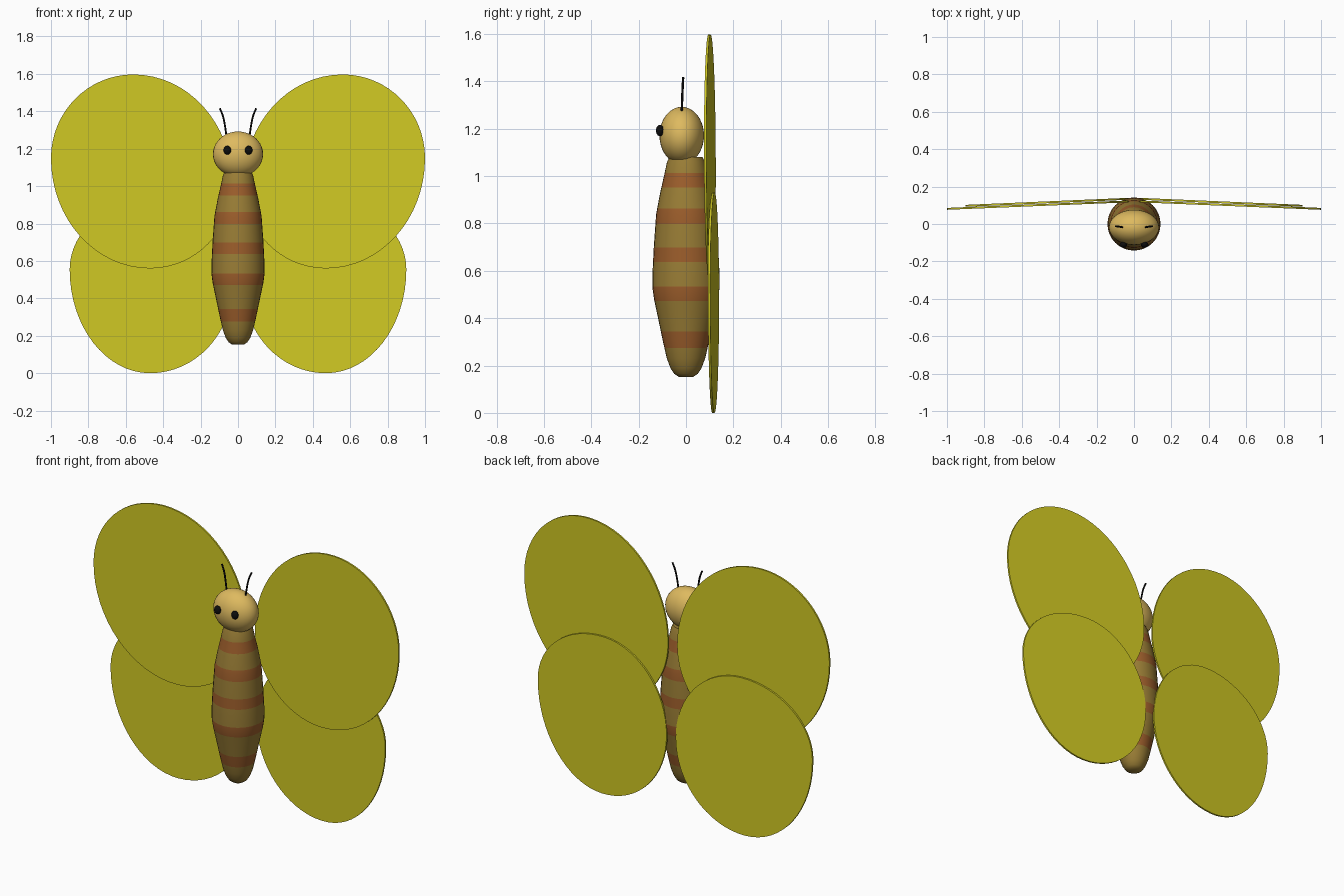
import bpy, bmesh, math
from mathutils import Vector
from mathutils.geometry import interpolate_bezier

if "Cube" in bpy.data.objects:
    bpy.data.objects.remove(bpy.data.objects["Cube"])


def material(name, rgb):
    m = bpy.data.materials.new(name)
    m.diffuse_color = (*rgb, 1)
    m.use_nodes = True
    m.node_tree.nodes["Principled BSDF"].inputs["Base Color"].default_value = m.diffuse_color
    return m


WING = material("wing yellow", (0.64, 0.59, 0.017))
HEAD = material("head tan", (0.73, 0.49, 0.115))
BODY = material("body brown", (0.32, 0.205, 0.036))
STRIPE = material("stripe rust", (0.33, 0.11, 0.024))
BLACK = material("black", (0.004, 0.004, 0.004))


def finish(bm, name, mats, smooth=True):
    bmesh.ops.recalc_face_normals(bm, faces=bm.faces[:])
    mesh = bpy.data.meshes.new(name)
    bm.to_mesh(mesh)
    bm.free()
    for m in mats:
        mesh.materials.append(m)
    ob = bpy.data.objects.new(name, mesh)
    bpy.context.collection.objects.link(ob)
    if smooth:
        bpy.ops.object.select_all(action='DESELECT')
        ob.select_set(True)
        bpy.context.view_layer.objects.active = ob
        bpy.ops.object.shade_smooth_by_angle(angle=math.radians(40))
    return ob


def ellipsoid(name, centre, radii, mat, seg=32, rings=20):
    bm = bmesh.new()
    bmesh.ops.create_uvsphere(bm, u_segments=seg, v_segments=rings, radius=1)
    for v in bm.verts:
        v.co = Vector(centre) + Vector([a * b for a, b in zip(v.co, radii)])
    return finish(bm, name, [mat])


def wing(name, side, right, top, left, bottom, y_root, slope, thick=0.01):
    """Flat plate outlined by four quarter curves through its extreme points."""
    pts = [right, top, left, bottom]
    outline = []
    k = 0.5523
    for i in range(4):
        a, b = Vector(pts[i]), Vector(pts[(i + 1) % 4])
        d = b - a
        if i % 2 == 0:      # starts vertical, ends horizontal
            h1, h2 = a + Vector((0, d.y * k)), b - Vector((d.x * k, 0))
        else:
            h1, h2 = a + Vector((d.x * k, 0)), b - Vector((0, d.y * k))
        outline += interpolate_bezier(a, h1, h2, b, 17)[:-1]
    bm = bmesh.new()
    rings = []
    for off in (-thick / 2, thick / 2):
        rings.append([bm.verts.new((side * p[0], y_root - slope * p[0] + off, p[1]))
                      for p in outline])
        bm.faces.new(rings[-1])
    n = len(outline)
    for i in range(n):
        j = (i + 1) % n
        bm.faces.new((rings[0][i], rings[0][j], rings[1][j], rings[1][i]))
    return finish(bm, name, [WING])


# Body: lathe profile (z, radius), with extra rings at the stripe edges
profile = [(0.152, 0.03), (0.165, 0.05), (0.19, 0.066), (0.23, 0.081),
           (0.30, 0.097), (0.40, 0.118), (0.48, 0.135), (0.53, 0.142),
           (0.60, 0.141), (0.70, 0.136), (0.84, 0.126), (0.93, 0.109),
           (1.00, 0.093), (1.06, 0.080), (1.08, 0.07)]
stripes = [(0.275, 0.343), (0.472, 0.533), (0.638, 0.698), (0.798, 0.862), (0.951, 1.013)]


def radius_at(z):
    for (z0, r0), (z1, r1) in zip(profile, profile[1:]):
        if z0 <= z <= z1:
            return r0 + (r1 - r0) * (z - z0) / (z1 - z0)


levels = sorted({z for z, _ in profile} | {z for s in stripes for z in s})
bm = bmesh.new()
SIDES = 32
rings = []
for z in levels:
    r = radius_at(z)
    rings.append([bm.verts.new((r * math.cos(2 * math.pi * i / SIDES),
                                r * math.sin(2 * math.pi * i / SIDES), z))
                  for i in range(SIDES)])
for lo, hi in zip(rings, rings[1:]):
    for i in range(SIDES):
        j = (i + 1) % SIDES
        f = bm.faces.new((lo[i], lo[j], hi[j], hi[i]))
        zc = f.calc_center_median().z
        f.material_index = int(any(a < zc < b for a, b in stripes))
bm.faces.new(rings[0])
bm.faces.new(rings[-1])
finish(bm, "body", [BODY, STRIPE])

# Head
ellipsoid("head", (0, -0.018, 1.171), (0.134, 0.094, 0.121), HEAD)

for side, label in ((-1, "left"), (1, "right")):
    # Eyes
    ellipsoid(label + "_eye", (side * 0.057, -0.11, 1.192), (0.02, 0.017, 0.024),
              BLACK, 20, 12)

    # Antennae: short curved tubes
    cu = bpy.data.curves.new(label + "_antenna", 'CURVE')
    cu.dimensions = '3D'
    cu.bevel_depth = 0.005
    cu.bevel_resolution = 2
    cu.use_fill_caps = True
    path = [(0.061, -0.018, 1.262), (0.071, -0.016, 1.33),
            (0.081, -0.014, 1.376), (0.097, -0.012, 1.416)]
    sp = cu.splines.new('BEZIER')
    sp.bezier_points.add(len(path) - 1)
    for bp, (x, y, z) in zip(sp.bezier_points, path):
        bp.co = (side * x, y, z)
        bp.handle_left_type = bp.handle_right_type = 'AUTO'
    cu.materials.append(BLACK)
    bpy.context.collection.objects.link(bpy.data.objects.new(label + "_antenna", cu))

    # Wings
    wing(label + "_upper_wing", side, (1.0, 1.15), (0.56, 1.597), (0.03, 1.01),
         (0.47, 0.56), 0.122, 0.041)
    wing(label + "_lower_wing", side, (0.9, 0.555), (0.45, 0.93), (0.03, 0.47),
         (0.47, 0.0), 0.136, 0.043)
